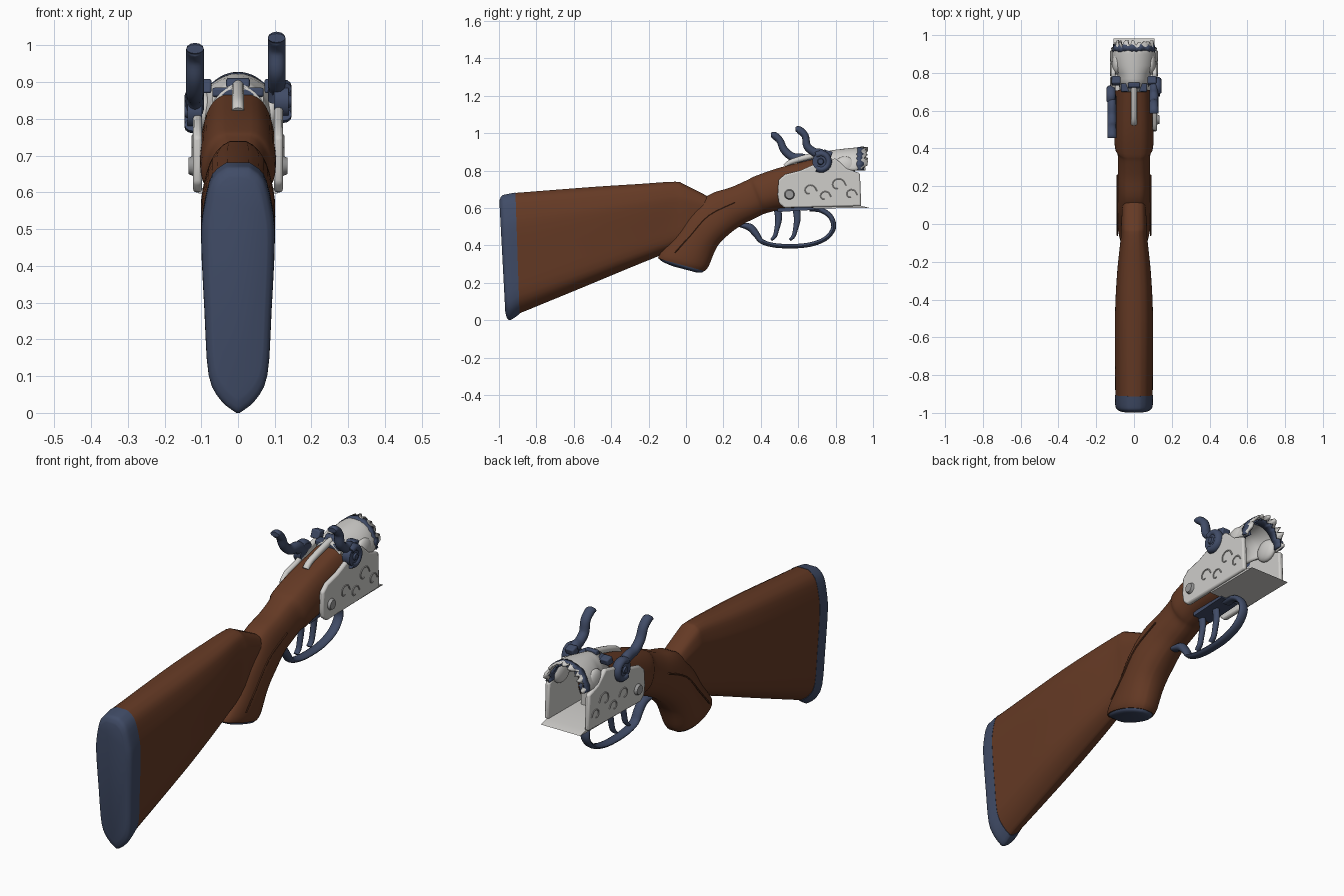
import bpy, bmesh, math, random
from mathutils import Matrix, Vector

if "Cube" in bpy.data.objects:
    bpy.data.objects.remove(bpy.data.objects["Cube"])

random.seed(4)


def material(name, rgb):
    m = bpy.data.materials.new(name)
    m.diffuse_color = (*rgb, 1)
    m.use_nodes = True
    m.node_tree.nodes["Principled BSDF"].inputs["Base Color"].default_value = m.diffuse_color
    return m


WOOD = material("walnut brown", (0.13, 0.042, 0.018))
BLUE = material("blued steel", (0.052, 0.072, 0.135))
SILVER = material("pale silver", (0.62, 0.61, 0.59))
GREY = material("screw grey", (0.32, 0.32, 0.32))


def finish(name, bm, mat, angle=40):
    bmesh.ops.recalc_face_normals(bm, faces=bm.faces)
    me = bpy.data.meshes.new(name)
    bm.to_mesh(me)
    bm.free()
    me.materials.append(mat)
    ob = bpy.data.objects.new(name, me)
    bpy.context.collection.objects.link(ob)
    bpy.ops.object.select_all(action='DESELECT')
    ob.select_set(True)
    bpy.context.view_layer.objects.active = ob
    bpy.ops.object.shade_smooth_by_angle(angle=math.radians(angle))
    return ob


def spline(rows, steps):
    """Catmull-Rom through rows of numbers."""
    if steps == 1:
        return rows
    p = [rows[0]] + list(rows) + [rows[-1]]
    out = []
    for i in range(1, len(p) - 2):
        for k in range(steps):
            t = k / steps
            out.append([0.5 * (2 * b + (c - a) * t + (2 * a - 5 * b + 4 * c - d) * t * t
                               + (3 * b - a - 3 * c + d) * t ** 3)
                        for a, b, c, d in zip(*p[i - 1:i + 3])])
    return out + [list(rows[-1])]


def loft(name, rings, mat, closed=True, angle=40):
    bm = bmesh.new()
    vs = [[bm.verts.new(c) for c in r] for r in rings]
    n = len(vs[0])
    for a, b in zip(vs, vs[1:]):
        for i in range(n if closed else n - 1):
            j = (i + 1) % n
            bm.faces.new((a[i], a[j], b[j], b[i]))
    if closed:
        bm.faces.new(vs[0])
        bm.faces.new(vs[-1])
    return finish(name, bm, mat, angle)


def body(name, stations, prof, mat, steps=4, angle=40):
    """Stations: top y, top z, bottom y, bottom z, half width."""
    rings = []
    prof = spline(prof, 3)
    for ty, tz, by, bz, w in spline(stations, steps):
        side = [(s * w, ty + (by - ty) * t, tz + (bz - tz) * t) for t, s in prof]
        rings.append(side + [(-x, y, z) for x, y, z in reversed(side)])
    return loft(name, rings, mat, angle=angle)


def tube(name, path, x, xr, mat, steps=5, n=12):
    """Path rows: y, z, radius; xr is the half width across."""
    pts = spline(path, steps)
    rings = []
    for i, (y, z, r) in enumerate(pts):
        a, b = pts[max(i - 1, 0)], pts[min(i + 1, len(pts) - 1)]
        d = Vector((b[0] - a[0], b[1] - a[1])).normalized()
        rings.append([(x + xr * math.cos(q), y - d.y * r * math.sin(q), z + d.x * r * math.sin(q))
                      for q in (2 * math.pi * k / n for k in range(n))])
    return loft(name, rings, mat, angle=50)


def prism(name, outline, x0, x1, mat, bevel=0.0):
    ob = loft(name, [[(x, y, z) for y, z in outline] for x in (x0, x1)], mat)
    if bevel:
        m = ob.modifiers.new("soft edges", 'BEVEL')
        m.width, m.segments = bevel, 2
    return ob


def disc(name, x, y, z, r, depth, mat, r2=None):
    bm = bmesh.new()
    s = 1 if x > 0 else -1
    bmesh.ops.create_cone(bm, cap_ends=True, segments=24, radius1=r, radius2=r2 or r, depth=depth,
                          matrix=Matrix.Translation((x, y, z)) @ Matrix.Rotation(s * math.pi / 2, 4, 'Y'))
    return finish(name, bm, mat)


# Butt stock and pad share one tall teardrop section
TEAR = [(0, .3), (.05, .7), (.17, .92), (.3, 1), (.6, .91), (.85, .8), (.95, .47), (1, .05)]
body("butt_stock", [(-.915, .68, -.893, .035, .099), (-.5, .712, -.55, .176, .101),
                    (-.25, .728, -.3, .28, .09), (-.06, .74, -.1, .362, .07),
                    (-.01, .726, 0, .41, .068), (.13, .655, .12, .47, .06)], TEAR, WOOD)
body("butt_pad", [(-.912, .682, -.89, .033, .1), (-.96, .673, -.935, .002, .1),
                  (-.985, .665, -.955, .008, .094), (-.998, .64, -.966, .04, .078)],
     TEAR, BLUE, 3, 50)

# Pistol grip sweeping up into the wrist and fore end
OVAL = [(0, .35), (.05, .6), (.2, .85), (.45, 1), (.7, .97), (.9, .7), (1, .3)]
body("grip", [(-.15, .33, .10, .262, .078), (-.135, .36, .122, .29, .086),
              (-.06, .45, .165, .39, .09), (.02, .57, .225, .455, .092),
              (.12, .668, .30, .51, .086), (.24, .71, .37, .545, .084),
              (.33, .75, .41, .565, .086), (.37, .77, .44, .575, .1),
              (.5, .815, .52, .592, .102), (.71, .868, .70, .6, .1)], OVAL, WOOD)
body("grip_cap", [(-.145, .331, .097, .264, .074), (-.125, .312, .085, .254, .066),
                  (-.07, .288, .055, .255, .035)], OVAL, BLUE, 3)
# Raised border lines on the grip sides
for s in (1, -1):
    tube("grip_border", [(-.06, .36, .004), (.02, .45, .004), (.12, .56, .004), (.26, .63, .004)],
         s * .088, .004, WOOD, 4, 6)

# Receiver side plates, screws and engraved scrolls
PLATE = [(.525, .6), (.497, .625), (.49, .67), (.495, .75), (.53, .78), (.61, .8), (.70, .84),
         (.80, .865), (.86, .81), (.93, .785), (.937, .61)]
for s in (1, -1):
    prism("side_plate", PLATE, s * .098, s * .122, SILVER, .008)
    disc("plate_screw", s * .125, .553, .672, .03, .02, GREY, .022)
    for y, z, r in ((.66, .69, .04), (.74, .66, .035), (.81, .72, .045), (.88, .67, .035)):
        arc = [(y + r * (1 - k / 9) * math.cos(k * .8), z + r * (1 - k / 9) * math.sin(k * .8), .003)
               for k in range(7)]
        tube("scroll", arc, s * .122, .004, SILVER, 3, 6)
    # Rounded fences beside the breech
    bm = bmesh.new()
    bmesh.ops.create_uvsphere(bm, u_segments=20, v_segments=12, radius=1, matrix=Matrix.Translation(
        (s * .09, .85, .82)) @ Matrix.Diagonal((.026, .06, .055, 1)))
    finish("fence", bm, SILVER)
prism("receiver_floor", [(.68, .597), (.982, .6), (.935, .612), (.68, .612)], -.108, .108, SILVER)
prism("lower_tang", [(.49, .578), (.69, .59), (.69, .602), (.49, .6)], -.05, .05, BLUE)
prism("breech_wall", [(.712, .61), (.722, .61), (.722, .87), (.712, .87)], -.07, .07, SILVER)


# Arched breech top with torn front rims
def arch(y, rx, rz, jag=0, n=28):
    return [(rx * math.cos(math.pi * k / n), y + random.uniform(-jag, jag),
             .8 + rz * math.sin(math.pi * k / n)) for k in range(n + 1)]


def shell(name, rings, mat, thick):
    m = loft(name, rings, mat, closed=False).modifiers.new("wall", 'SOLIDIFY')
    m.thickness, m.offset = thick, 0


shell("breech_top", [arch(.70, .07, .084), arch(.77, .076, .1), arch(.80, .085, .105),
                     arch(.84, .108, .11), arch(.90, .108, .116), arch(.955, .1, .12, .02)],
      SILVER, .012)
shell("torn_rim", [arch(.915, .112, .12, .005), arch(.943, .106, .124, .012)], BLUE, .008)
shell("inner_rim", [arch(.90, .092, .104), arch(.945, .088, .106, .012)], BLUE, .008)

# Top lever with its blued head
tube("top_lever", [(.53, .822, .012), (.56, .845, .014), (.65, .872, .016), (.75, .895, .016)],
     0, .016, SILVER)
prism("lever_head", [(.715, .885), (.75, .885), (.75, .912), (.725, .91)], -.032, .032, BLUE, .006)
prism("lever_base", [(.70, .86), (.745, .86), (.745, .885), (.70, .885)], -.07, .07, BLUE, .006)

# Two hammers, the left one cocked further back
HAMMERS = [(1, .105, [(.585, 1.02, .012), (.605, 1.017, .02), (.637, .985, .019), (.648, .93, .021),
                      (.685, .898, .023), (.72, .885, .03), (.735, .85, .03)], .72, .848),
           (-1, -.117, [(.455, .99, .012), (.472, .987, .02), (.502, .96, .019), (.525, .91, .021),
                        (.57, .872, .023), (.63, .86, .028), (.675, .825, .03)], .675, .82)]
for s, x, path, y, z in HAMMERS:
    tube("hammer", path, x, .024, BLUE)
    # Curled hammer body around its pivot
    curl = [(y + .042 * math.cos(a), z + .042 * math.sin(a), .018)
            for a in (2.2 - k * .72 for k in range(7))]
    tube("hammer_curl", curl, s * .122, .024, BLUE)
    disc("hammer_body", s * .118, y, z, .045, .04, BLUE)
    disc("hammer_screw", s * .14, y, z, .02, .012, BLUE, .014)
    # Firing nipple in front of the hammer
    prism("nipple_block", [(.73, .87), (.775, .87), (.785, .9), (.745, .91)], s * .072, s * .118,
          BLUE, .006)

# Trigger guard bow and two triggers
tube("trigger_guard", [(.28, .508, .008), (.34, .497, .02), (.375, .46, .018), (.41, .418, .013),
                       (.5, .397, .012), (.64, .4, .012), (.74, .432, .012), (.788, .49, .013),
                       (.775, .55, .014), (.725, .587, .014), (.66, .592, .01)], 0, .024, BLUE)
for y in (.5, .6):
    tube("trigger", [(y - .01, .59, .02), (y - .005, .54, .018), (y - .015, .485, .013),
                     (y - .025, .45, .011), (y - .045, .428, .007)], 0, .014, BLUE)
